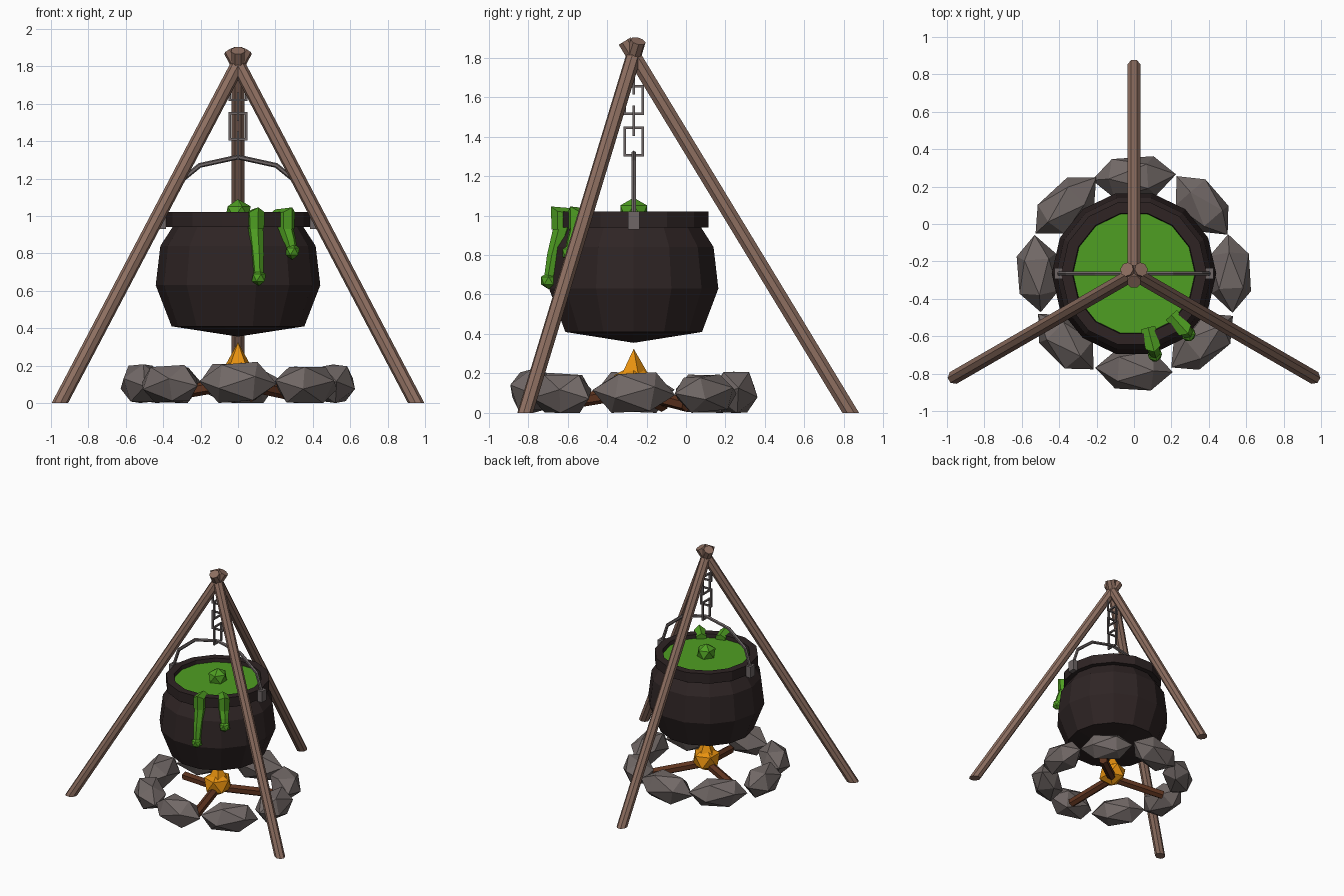
import bpy, bmesh, math, random
from mathutils import Vector, Matrix

if "Cube" in bpy.data.objects:
    bpy.data.objects.remove(bpy.data.objects["Cube"])

random.seed(4)
CY = -0.265  # everything hangs around this vertical axis


def srgb(h):
    c = [int(h[i:i + 2], 16) / 255 for i in (0, 2, 4)]
    return [x / 12.92 if x <= 0.04045 else ((x + 0.055) / 1.055) ** 2.4 for x in c] + [1]


def material(name, h):
    m = bpy.data.materials.new(name)
    m.diffuse_color = srgb(h)
    m.use_nodes = True
    m.node_tree.nodes["Principled BSDF"].inputs["Base Color"].default_value = m.diffuse_color
    return m


WOOD = material("pole_wood", "8d6e60")
LOG = material("log_wood", "5f341f")
IRON = material("pot_iron", "2e2424")
METAL = material("chain_metal", "6e6666")
STONE = material("stone_grey", "716866")
GREEN = material("brew_green", "4f9f22")
FIRE = material("flame_orange", "e8920f")


def finish(name, bm, mat):
    bmesh.ops.recalc_face_normals(bm, faces=bm.faces)
    me = bpy.data.meshes.new(name)
    bm.to_mesh(me)
    bm.free()
    me.materials.append(mat)
    ob = bpy.data.objects.new(name, me)
    bpy.context.collection.objects.link(ob)
    return ob


def polar(r, deg, z):
    a = math.radians(deg)
    return Vector((r * math.cos(a), CY + r * math.sin(a), z))


def tube(bm, pts, radii, sides, closed=False):
    """Sweep a polygon along points, with mitred corners."""
    pts = [Vector(p) for p in pts]
    n = len(pts)
    d = [(pts[(i + 1) % n] - pts[i]).normalized() for i in range(n)]
    rings = []
    # fixed side direction, so the rings never twist
    span = max((d[0].cross(d[i]) for i in range(n - 1)), key=lambda v: v.length) if n > 2 else Vector()
    if span.length < 0.01:
        span = d[0].cross(Vector((0, 0, 1)))
    side = span.normalized()
    for i, p in enumerate(pts):
        a = d[i - 1] if (i or closed) else d[0]
        b = d[i] if (i < n - 1 or closed) else d[i - 1]
        t = (a + b).normalized()
        up = t.cross(side).normalized() / max(t.dot(a), 0.5)
        r = radii[i] if isinstance(radii, (list, tuple)) else radii
        rings.append([bm.verts.new(p + r * (side * math.cos(k) + up * math.sin(k)))
                      for k in (math.tau * (j + 0.5) / sides for j in range(sides))])
    for i in range(n if closed else n - 1):
        A, B = rings[i], rings[(i + 1) % n]
        for j in range(sides):
            k = (j + 1) % sides
            bm.faces.new((A[j], A[k], B[k], B[j]))
    if not closed:
        bm.faces.new(rings[0])
        bm.faces.new(rings[-1])


def blob(bm, centre, size, spin=Matrix(), tilt=0.0):
    """Twenty-sided lump fitted to a box of the given half sizes."""
    vs = bmesh.ops.create_icosphere(bm, subdivisions=1, radius=1)["verts"]
    rot = Matrix.Rotation(tilt, 4, 'Y')
    for v in vs:
        v.co = rot @ v.co
    ext = [max(abs(v.co[i]) for v in vs) for i in range(3)]
    for v in vs:
        v.co = Vector(centre) + spin @ Vector([v.co[i] / ext[i] * size[i] for i in range(3)])


# tripod poles, crossing near the top and cut flat on the ground
for name, ang in (("back_pole", 90), ("left_pole", 210), ("right_pole", 330)):
    bm = bmesh.new()
    tube(bm, [polar(1.13, ang, -0.05), polar(-0.045, ang, 1.884)], 0.039, 8)
    bmesh.ops.bisect_plane(bm, geom=bm.verts[:] + bm.edges[:] + bm.faces[:],
                           plane_co=(0, 0, 0), plane_no=(0, 0, 1), clear_inner=True)
    bmesh.ops.holes_fill(bm, edges=[e for e in bm.edges if e.is_boundary])
    finish(name, bm, WOOD)

# cauldron: lathed body, rim and inner wall
PROFILE = [(0, 0.355), (0.355, 0.41), (0.44, 0.63), (0.415, 0.84), (0.35, 0.94),
           (0.39, 0.94), (0.39, 1.02), (0.33, 1.02), (0.32, 0.95)]
SIDES = 14


def lathe(bm, profile, sides):
    rings = []
    for r, z in profile:
        if r == 0:
            rings.append([bm.verts.new((0, CY, z))] * sides)
        else:
            rings.append([bm.verts.new(polar(r, 360 * j / sides, z)) for j in range(sides)])
    for A, B in zip(rings, rings[1:]):
        for j in range(sides):
            k = (j + 1) % sides
            bm.faces.new(list(dict.fromkeys((A[j], A[k], B[k], B[j]))))


bm = bmesh.new()
lathe(bm, PROFILE, SIDES)
finish("cauldron", bm, IRON)

# brew surface and bubble
bm = bmesh.new()
lathe(bm, [(0, 0.99), (0.328, 0.99)], SIDES)
brew = finish("brew", bm, GREEN)
bm = bmesh.new()
blob(bm, (0, CY, 1.02), (0.068, 0.068, 0.07))
finish("bubble", bm, GREEN)

# drips running over the rim, each ending in a drop
for name, ang, end in (("long_drip", -75.5, (0.445, 0.67)), ("short_drip", -48, (0.435, 0.81))):
    bm = bmesh.new()
    mid = ((0.395 + end[0]) / 2, (0.92 + end[1]) / 2)
    path = [(0.30, 0.99), (0.385, 0.995), (0.385, 0.93)]
    tube(bm, [polar(r, ang, z) for r, z in path], [0.045, 0.048, 0.045], 6)
    tube(bm, [polar(r, ang, z) for r, z in ((0.375, 0.95), mid, end)], [0.042, 0.034, 0.026], 6)
    blob(bm, polar(end[0], ang, end[1]), (0.038, 0.038, 0.044))
    finish(name, bm, GREEN)

# bail handle and its two lugs
bm = bmesh.new()
tube(bm, [(0.41 * math.cos(math.pi * i / 6), CY, 0.98 + 0.335 * math.sin(math.pi * i / 6))
          for i in range(7)], 0.013, 6)
finish("handle", bm, METAL)
for name, s in (("left_lug", -1), ("right_lug", 1)):
    bm = bmesh.new()
    bmesh.ops.create_cube(bm, size=1, matrix=Matrix.Translation((s * 0.405, CY, 0.975))
                          @ Matrix.Diagonal((0.04, 0.06, 0.09, 1)))
    finish(name, bm, METAL)

# chain of square links, alternately turned
for i in range(4):
    bm = bmesh.new()
    z = 1.375 + 0.105 * i
    corners = [(-0.045, -0.07), (0.045, -0.07), (0.045, 0.07), (-0.045, 0.07)]
    tube(bm, [(a, CY, z + b) if i % 2 else (0, CY + a, z + b) for a, b in corners], 0.009, 4, True)
    finish("chain_link_%d" % (i + 1), bm, METAL)

# ring of fire stones
for i in range(8):
    bm = bmesh.new()
    ang = -90 + 45 * i
    h = 0.11 if i == 0 else random.uniform(0.095, 0.105)
    spin = Matrix.Rotation(math.radians(ang + 90 + random.uniform(-6, 6)), 4, 'Z')
    blob(bm, polar(0.515, ang, h), (random.uniform(0.205, 0.23), 0.105, h), spin,
         math.radians(31.7 + random.uniform(-8, 8)))
    finish("stone_%d" % (i + 1), bm, STONE)

# logs meeting at the fire
for i, ang in enumerate((40, 160, 280)):
    bm = bmesh.new()
    tube(bm, [polar(0.0, ang, 0.11), polar(0.42, ang, 0.04)], 0.035, 6)
    finish("log_%d" % (i + 1), bm, LOG)

# flame: lumpy base with a pointed tip
bm = bmesh.new()
blob(bm, (0, CY, 0.145), (0.1, 0.1, 0.1))
bmesh.ops.create_cone(bm, segments=5, radius1=0.075, radius2=0, depth=0.13, cap_ends=True,
                      matrix=Matrix.Translation((0, CY, 0.26)))
finish("flame", bm, FIRE)
